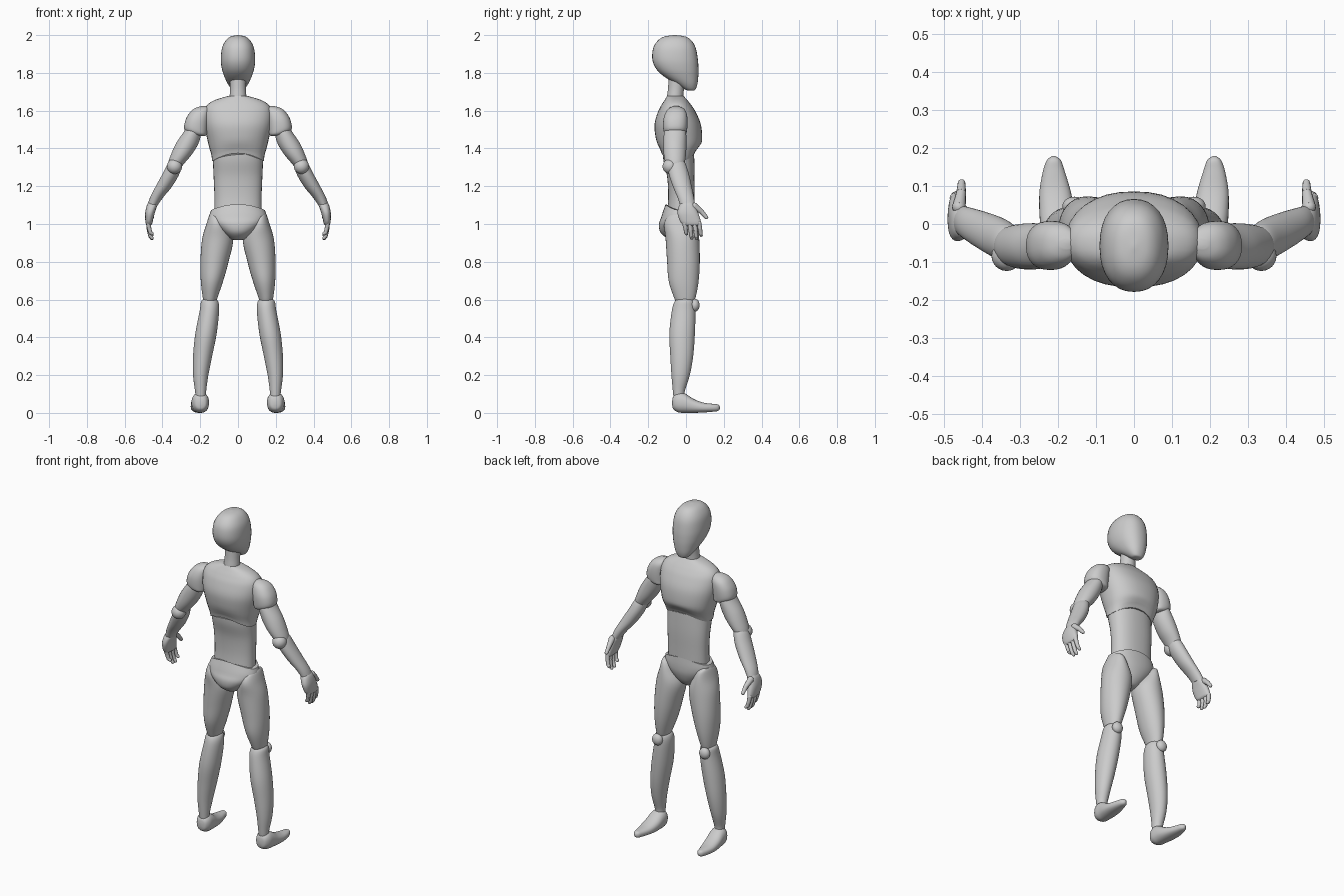
import bpy, bmesh, math
from mathutils import Vector


def finish(name, bm, mirror):
    """Turn a bmesh into a smooth object, mirrored across x = 0 if wanted."""
    bmesh.ops.recalc_face_normals(bm, faces=bm.faces)
    me = bpy.data.meshes.new(name)
    bm.to_mesh(me)
    bm.free()
    for p in me.polygons:
        p.use_smooth = True
    me.set_sharp_from_angle(angle=math.radians(45))
    ob = bpy.data.objects.new(name, me)
    bpy.context.collection.objects.link(ob)
    if mirror:
        ob.modifiers.new("Mirror", 'MIRROR').use_axis[0] = True
    return ob


def spline(rows, steps=5):
    """Catmull-Rom interpolation of the section table."""
    out = []
    for i in range(len(rows) - 1):
        a, b, c, d = rows[max(i - 1, 0)], rows[i], rows[i + 1], rows[min(i + 2, len(rows) - 1)]
        for s in range(steps):
            t = s / steps
            out.append([q + 0.5 * t * (r - p + t * (2 * p - 5 * q + 4 * r - w + t * (3 * (q - r) + w - p)))
                        for p, q, r, w in zip(a, b, c, d)])
    return out + [rows[-1]]


def loft(name, rows, mirror=False, along='z', power=2.0, warp=None, n=32):
    """Sections are (position, x min, x max, other min, other max)."""
    bm = bmesh.new()
    rings = []
    for h, x0, x1, y0, y1 in spline(rows):
        ring = []
        for k in range(n):
            c, s = math.cos(math.tau * k / n), math.sin(math.tau * k / n)
            x = (x0 + x1) / 2 + (x1 - x0) / 2 * math.copysign(abs(c) ** (2 / power), c)
            y = (y0 + y1) / 2 + (y1 - y0) / 2 * math.copysign(abs(s) ** (2 / power), s)
            co = Vector((x, y, h) if along == 'z' else (x, h, y))
            if warp:
                co.z += warp(co)
            ring.append(bm.verts.new(co))
        rings.append(ring)
    for a, b in zip(rings, rings[1:]):
        for k in range(n):
            bm.faces.new((a[k], a[(k + 1) % n], b[(k + 1) % n], b[k]))
    bm.faces.new(rings[0])
    bm.faces.new(rings[-1])
    return finish(name, bm, mirror)


def ball(name, loc, size):
    bm = bmesh.new()
    bmesh.ops.create_uvsphere(bm, u_segments=24, v_segments=16, radius=1)
    for v in bm.verts:
        v.co = Vector(loc) + Vector(a * b for a, b in zip(v.co, size))
    return finish(name, bm, True)


def digit(name, points, radii):
    """Finger made of straight segments with round joints."""
    bm = bmesh.new()
    for p, q, r, r2 in zip(points, points[1:], radii, radii[1:]):
        p, q = Vector(p), Vector(q)
        m = (q - p).to_track_quat('Z', 'Y').to_matrix().to_4x4()
        m.translation = (p + q) / 2
        bmesh.ops.create_cone(bm, cap_ends=True, segments=12, radius1=r, radius2=r2,
                              depth=(q - p).length, matrix=m)
    for p, r in zip(points, radii):
        s = bmesh.ops.create_uvsphere(bm, u_segments=12, v_segments=8, radius=r)
        bmesh.ops.translate(bm, verts=s['verts'], vec=p)
    return finish(name, bm, True)


def clamp(v):
    return max(0.0, min(1.0, v))


def bow(x):
    return 1 - (x / 0.14) ** 2


# Head and neck
loft("head", [
    (1.706, -.012, .012, .015, .038), (1.712, -.032, .032, -.005, .05),
    (1.74, -.053, .053, -.05, .06), (1.78, -.072, .072, -.115, .065),
    (1.82, -.085, .085, -.157, .066), (1.87, -.091, .091, -.178, .063),
    (1.93, -.085, .085, -.174, .052), (1.97, -.066, .066, -.15, .03),
    (1.992, -.04, .04, -.115, -.002), (2.0, -.004, .004, -.065, -.055)], power=2.25)
loft("neck", [(1.64, -.046, .046, -.105, -.015), (1.68, -.044, .044, -.1, -.014),
              (1.72, -.042, .042, -.095, -.01), (1.78, -.043, .043, -.092, 0)])

# Torso
loft("chest", [
    (1.33, -.137, .137, -.13, .046), (1.37, -.142, .142, -.142, .066),
    (1.43, -.158, .158, -.156, .085), (1.52, -.178, .178, -.167, .08),
    (1.59, -.18, .18, -.15, .053), (1.63, -.163, .163, -.13, .028),
    (1.657, -.12, .12, -.113, .006), (1.677, -.055, .055, -.1, -.012)],
    power=2.3, warp=lambda c: .045 * bow(c.x) * clamp((1.45 - c.z) / .1))
loft("abdomen", [
    (1.06, -.125, .125, -.1, .043), (1.15, -.125, .125, -.094, .044),
    (1.25, -.129, .129, -.1, .046), (1.34, -.133, .133, -.12, .044),
    (1.42, -.135, .135, -.125, .04)], power=2.3)
loft("pelvis", [
    (.914, -.012, .012, -.06, -.03), (.922, -.04, .04, -.095, 0),
    (.955, -.08, .08, -.135, .03), (1.0, -.128, .128, -.143, .048),
    (1.04, -.15, .15, -.128, .053), (1.075, -.143, .143, -.108, .05)],
    power=2.2, warp=lambda c: .03 * bow(c.x) * clamp((c.z - 1.03) / .045))

# Legs
loft("thigh", [
    (1.06, .115, .145, -.05, .02), (1.045, .09, .153, -.09, .045),
    (1.0, .06, .167, -.115, .06), (.92, .026, .19, -.108, .07),
    (.8, .05, .199, -.1, .073), (.7, .078, .197, -.092, .067),
    (.62, .105, .188, -.067, .053), (.585, .117, .18, -.05, .04),
    (.575, .13, .165, -.03, .02)], mirror=True)
loft("shin", [
    (.605, .125, .18, -.04, .03), (.59, .105, .195, -.06, .045),
    (.54, .1, .203, -.075, .05), (.42, .113, .226, -.088, .047),
    (.3, .137, .238, -.083, .038), (.2, .157, .238, -.077, .02),
    (.12, .168, .228, -.07, -.005), (.09, .17, .225, -.067, -.008)], mirror=True)
ball("kneecap", (.157, .047, .57), (.032, .025, .034))
loft("foot", [
    (-.073, .188, .206, .04, .065), (-.066, .168, .228, .018, .09),
    (-.04, .155, .243, .003, .108), (-.005, .154, .247, 0, .102),
    (.04, .158, .25, 0, .074), (.09, .168, .249, .002, .055),
    (.14, .183, .24, .006, .048), (.168, .193, .23, .01, .045),
    (.179, .207, .217, .02, .034)], mirror=True, along='y', power=2.3)

# Arms
loft("shoulder", [
    (1.465, .175, .205, -.085, -.025), (1.475, .165, .245, -.11, -.002),
    (1.5, .16, .283, -.12, .006), (1.55, .155, .278, -.12, .008),
    (1.59, .15, .255, -.108, .002), (1.613, .15, .228, -.09, -.015),
    (1.624, .16, .195, -.065, -.04)], mirror=True, power=2.3)
loft("upper_arm", [
    (1.53, .195, .265, -.1, -.01), (1.49, .193, .286, -.115, 0),
    (1.43, .208, .326, -.12, .002), (1.37, .243, .354, -.118, 0),
    (1.32, .285, .37, -.107, -.008), (1.29, .308, .362, -.09, -.02)], mirror=True)
ball("elbow", (.336, -.084, 1.305), (.04, .04, .04))
loft("forearm", [
    (1.345, .305, .345, -.075, -.025), (1.325, .295, .368, -.095, -.005),
    (1.27, .308, .397, -.092, .014), (1.2, .348, .435, -.07, .03),
    (1.14, .397, .466, -.045, .042), (1.095, .428, .48, -.03, .048)], mirror=True)

# Hands
loft("palm", [
    (1.12, .43, .468, -.015, .035), (1.1, .428, .482, -.035, .048),
    (1.06, .44, .491, -.045, .064), (1.02, .45, .491, -.034, .077),
    (1.0, .455, .488, -.02, .08), (.992, .463, .482, -.01, .073)],
    mirror=True, power=2.4)
fingers = [(-.008, .94), (.019, .917), (.045, .914), (.069, .932)]
for i, (y, tip) in enumerate(fingers):
    mid = .5 * (1.0 + tip)
    digit(f"finger_{i + 1}", [(.474, y, 1.005), (.471, y + .005, mid + .01),
                              (.464, y + .009, (mid + tip) / 2), (.456, y + .011, tip + .009)],
          [.0125, .0115, .0105, .009])
digit("thumb", [(.462, .045, 1.095), (.456, .082, 1.065), (.455, .108, 1.035)],
      [.018, .013, .01])
